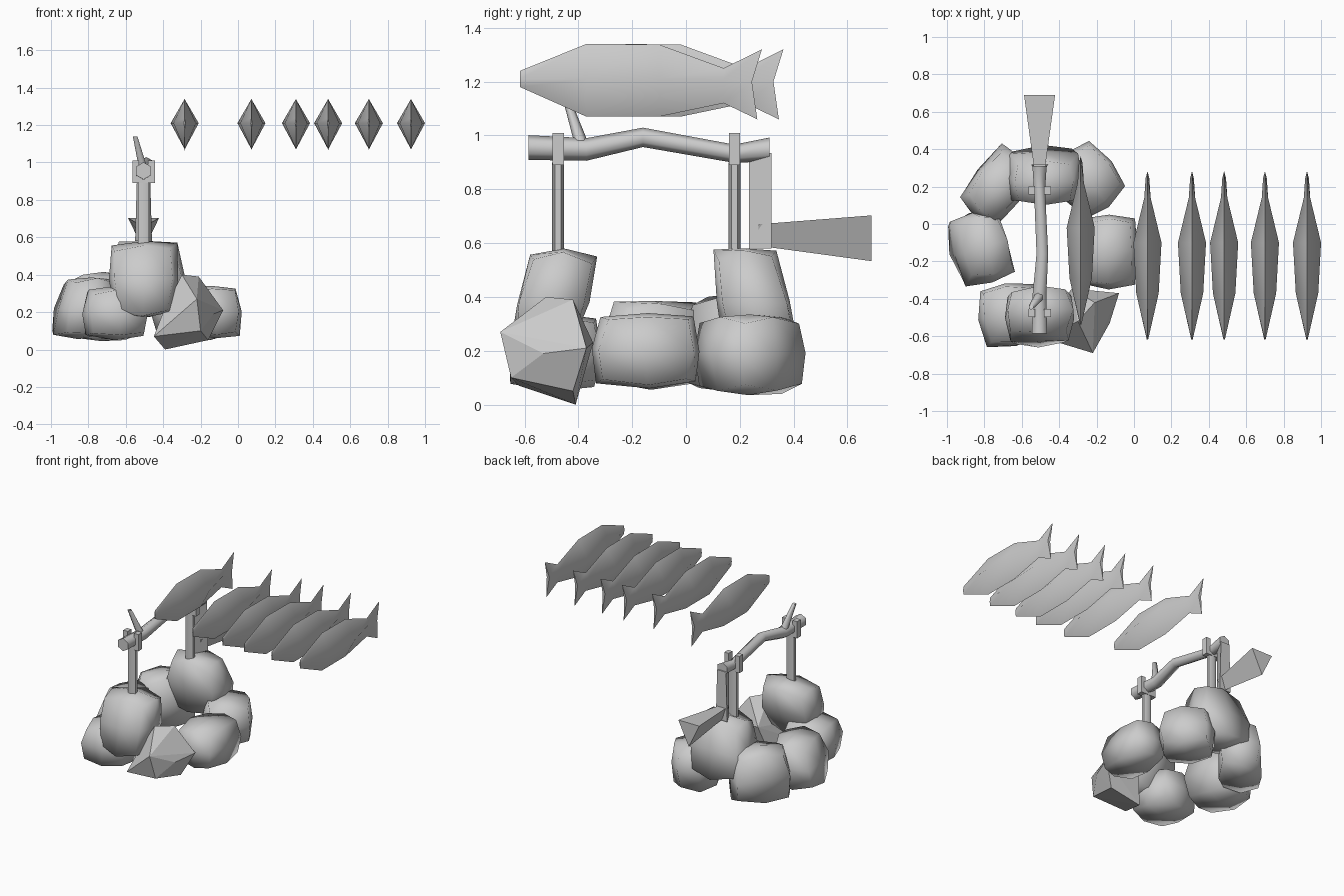
import bpy, bmesh, math, random
from mathutils import Vector, Matrix

if "Cube" in bpy.data.objects:
    bpy.data.objects.remove(bpy.data.objects["Cube"], do_unlink=True)

GREY = (0.6, 0.6, 0.6, 1)
grey = bpy.data.materials.new("plain grey")
grey.use_nodes = True
grey.diffuse_color = GREY
grey.node_tree.nodes["Principled BSDF"].inputs["Base Color"].default_value = GREY


def finish(name, bm, angle=None):
    bmesh.ops.recalc_face_normals(bm, faces=bm.faces)
    mesh = bpy.data.meshes.new(name)
    bm.to_mesh(mesh)
    bm.free()
    mesh.materials.append(grey)
    ob = bpy.data.objects.new(name, mesh)
    bpy.context.collection.objects.link(ob)
    if angle:
        bpy.ops.object.select_all(action="DESELECT")
        ob.select_set(True)
        bpy.context.view_layer.objects.active = ob
        bpy.ops.object.shade_smooth_by_angle(angle=math.radians(angle))
    return ob


def loft(name, rings, angle=None):
    """Skin a list of equal rings and cap both ends."""
    bm = bmesh.new()
    loops = [[bm.verts.new(p) for p in ring] for ring in rings]
    n = len(loops[0])
    for a, b in zip(loops, loops[1:]):
        for i in range(n):
            j = (i + 1) % n
            bm.faces.new((a[i], a[j], b[j], b[i]))
    bm.faces.new(loops[0])
    bm.faces.new(loops[-1])
    return finish(name, bm, angle)


def ring(centre, radius, u, v, sides):
    c, u, v = Vector(centre), Vector(u), Vector(v)
    steps = [2 * math.pi * (i + 0.5) / sides for i in range(sides)]
    return [c + radius * (math.cos(t) * u + math.sin(t) * v) for t in steps]


def box(bm, lo, hi):
    lo, hi = Vector(lo), Vector(hi)
    m = Matrix.Translation((lo + hi) / 2) @ Matrix.Diagonal((*(hi - lo), 1))
    bmesh.ops.create_cube(bm, size=1, matrix=m)


def rock(name, centre, half, yaw=0, lean=(0, 0), taper=0.0, seed=1):
    """Chunky boulder: half sizes are along its own axes, before the yaw."""
    rng = random.Random(seed)
    bm = bmesh.new()
    bmesh.ops.create_cube(bm, size=2)
    bmesh.ops.subdivide_edges(bm, edges=bm.edges[:], cuts=1, use_grid_fill=True)
    for v in bm.verts:
        corners = sum(abs(c) > 0.5 for c in v.co)
        v.co *= {1: 1.0, 2: 0.9, 3: 0.77}[corners]
        v.co += Vector([rng.uniform(-0.06, 0.06) for _ in range(3)])
        v.co.xy *= 1 - taper * v.co.z
        v.co.xy += Vector(lean) * v.co.z
    low = [min(v.co[k] for v in bm.verts) for k in range(3)]
    high = [max(v.co[k] for v in bm.verts) for k in range(3)]
    place = Matrix.Translation(centre) @ Matrix.Rotation(math.radians(yaw), 4, "Z")
    for v in bm.verts:
        fit = [half[k] * (2 * (v.co[k] - low[k]) / (high[k] - low[k]) - 1) for k in range(3)]
        v.co = place @ Vector(fit)
    finish(name, bm, 100)


# Ring of boulders
rock("left_rock", (-.83, -.13, .22), (.16, .195, .165), 15, (.2, 0), .1, 2)
rock("front_left_rock", (-.66, -.485, .195), (.175, .17, .145), 8, (0, 0), .03, 3)
rock("right_rock", (-.125, -.15, .2), (.145, .2, .14), 0, (-.05, 0), .02, 4)
rock("back_right_rock", (-.25, .235, .185), (.185, .165, .15), -50, (0, 0), .02, 5)
rock("back_left_rock", (-.73, .2, .23), (.2, .14, .185), 50, (0, 0), .1, 6)
rock("front_tall_rock", (-.505, -.495, .375), (.185, .165, .205), 0, (0, .38), -.08, 7)
rock("back_tall_rock", (-.49, .262, .375), (.21, .16, .205), 0, (.05, -.25), .1, 8)

# Sharp faceted boulder
bm = bmesh.new()
for p in [(-.22, -.69, .27), (-.3, -.52, .4), (-.21, -.42, .39), (-.08, -.37, .21),
          (-.13, -.53, .19), (-.2, -.65, .1), (-.39, -.41, 0), (-.45, -.62, .07),
          (-.4, -.57, .2), (-.16, -.42, .05), (-.33, -.345, .23)]:
    bm.verts.new(p)
bmesh.ops.convex_hull(bm, input=bm.verts[:])
finish("faceted_rock", bm)

# Forked posts
X = -.505
for name, y in (("front", -.475), ("back", .18)):
    loft(name + "_post", [ring((X, y, z), .034, (1, 0, 0), (0, .65, 0), 6)
                          for z in (.5, .9)], 65)
    bm = bmesh.new()
    box(bm, (X - .06, y - .021, .89), (X + .06, y + .021, .925))
    for side in (-1, 1):
        a, b = sorted((X + side * .025, X + side * .06))
        box(bm, (a, y - .021, .92), (b, y + .021, 1.01))
    finish(name + "_fork", bm)

# Bent spit pole and its twig stub
path = [(X, -.585, .955, .046), (X, -.37, .948, .042), (X + .015, -.16, .993, .036),
        (X, .18, .932, .034), (X, .31, .948, .044)]
loft("spit_pole", [ring(p[:3], p[3], (1, 0, 0), (0, 0, 1), 6) for p in path], 65)
loft("twig", [ring((X, -.385, .96), .027, (1, 0, 0), (0, 1, 0), 6),
              ring((X - .045, -.445, 1.14), .014, (1, 0, 0), (0, 1, 0), 6)], 65)

# Three-sided crank arm and handle
loft("crank_arm", [[(X - w, .318, z), (X + w, .318, z), (X, .235, z)]
                   for z, w in ((.58, .045), (.935, .035))])
loft("crank_handle", [[(X - w, y, top), (X + w, y, top), (X, y, low)]
                      for y, w, top, low in ((.27, .025, .67, .59),
                                             (.69, .083, .703, .533))])

# Row of diamond-section fish: y, low z, high z, half width
body = [(-.617, 1.18, 1.24, .004), (-.37, 1.07, 1.34, .06), (-.1, 1.07, 1.338, .075),
        (.14, 1.12, 1.25, .017)]
MID = 1.21
for i, (x, shift) in enumerate([(-.285, .08), (.072, 0), (.31, 0), (.482, 0), (.7, 0), (.925, 0)]):
    rings = [[(x, y + shift, lo), (x + w, y + shift, MID), (x, y + shift, hi),
              (x - w, y + shift, MID)] for y, lo, hi, w in body]
    # Forked tail
    tail = [(x, .265 + shift, 1.06), (x + .01, .245 + shift, 1.2),
            (x, .282 + shift, 1.32), (x - .01, .245 + shift, 1.2)]
    loft(f"fish_{i + 1}", rings + [tail], 75)
